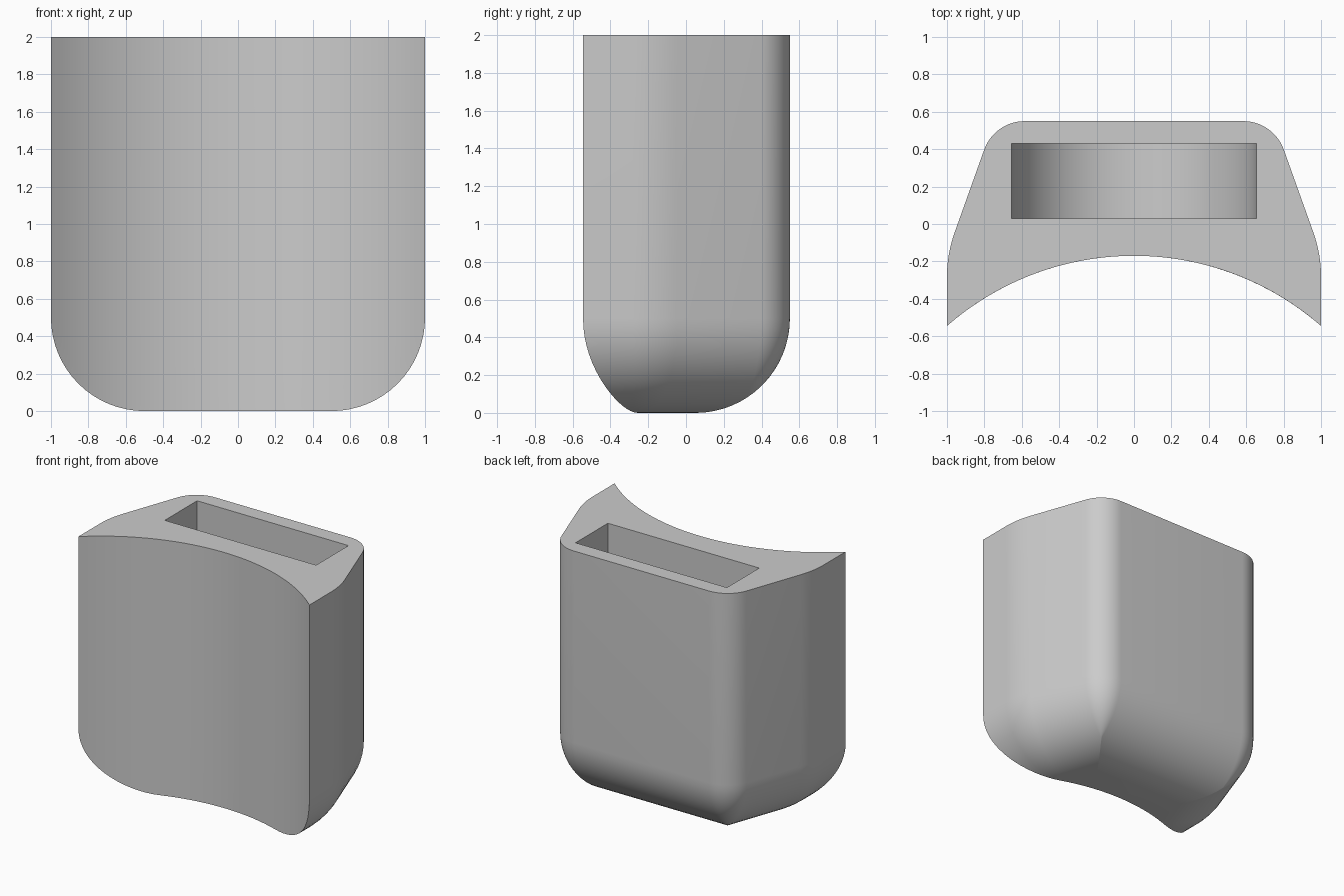
import bpy, bmesh, math
from mathutils import Vector

cube = bpy.data.objects.get("Cube")
if cube:
    bpy.data.objects.remove(cube, do_unlink=True)

HEIGHT, FILLET = 2.0, 0.5
FRONT_R, FRONT_CY = 1.521, -1.691       # concave front arc
# outline corners (right half): position, rounding radius
TURN = math.radians(19.65)
CORNERS = [(0.0, TURN, 0.70), (TURN, math.pi / 2, 0.23)]   # normal angles before/after
LINES = {0.0: 1.0, TURN: 0.888, math.pi / 2: 0.55}         # distance of each side from origin


def front_y(x):
    return FRONT_CY + math.sqrt(FRONT_R ** 2 - x * x)


def outline(inset):
    """Closed outline moved inward by inset on the sides and back only."""
    half = [(1 - inset, front_y(1 - inset))]
    for a, b, r in CORNERS:
        r = max(r - inset, 0.002)
        # centre of the rounding lies r inside both neighbouring sides
        da, db = LINES[a] - inset - r, LINES[b] - inset - r
        det = math.sin(b - a)
        cx = (da * math.sin(b) - db * math.sin(a)) / det
        cy = (db * math.cos(a) - da * math.cos(b)) / det
        for i in range(13):
            t = a + (b - a) * i / 12
            x, y = cx + r * math.cos(t), cy + r * math.sin(t)
            half.append((x, max(y, front_y(x))))
    pts = half + [(-x, y) for x, y in reversed(half)]
    n = 40
    for i in range(1, n):
        x = (1 - inset) * (-1 + 2 * i / n)
        pts.append((x, front_y(x)))
    return pts


def finish(bm, name, mat):
    bmesh.ops.recalc_face_normals(bm, faces=bm.faces)
    me = bpy.data.meshes.new(name)
    bm.to_mesh(me)
    bm.free()
    me.materials.append(mat)
    ob = bpy.data.objects.new(name, me)
    bpy.context.collection.objects.link(ob)
    return ob


grey = bpy.data.materials.new("light grey")
grey.use_nodes = True
colour = (0.6, 0.6, 0.6, 1)
grey.diffuse_color = colour
grey.node_tree.nodes["Principled BSDF"].inputs["Base Color"].default_value = colour

# body: stacked outlines, rounded under the sides and back
bm = bmesh.new()
levels = []
for i in range(17):
    t = math.pi / 2 * i / 16
    levels.append((FILLET * (1 - math.sin(t)), FILLET * (1 - math.cos(t))))
levels.append((0.0, HEIGHT))
rings = [[bm.verts.new((x, y, z)) for x, y in outline(d)] for d, z in levels]
for low, high in zip(rings, rings[1:]):
    for i in range(len(low)):
        j = (i + 1) % len(low)
        bm.faces.new((low[i], low[j], high[j], high[i]))
bm.faces.new(rings[0])
bm.faces.new(rings[-1])
bmesh.ops.remove_doubles(bm, verts=bm.verts, dist=1e-5)
body = finish(bm, "holder_body", grey)

# slot cutter: straight walls with a half-round floor
bm = bmesh.new()
SLOT_R, SLOT_Z = 0.655, 1.0
profile = [(SLOT_R, 2.3)]
for i in range(49):
    t = math.pi * i / 48
    profile.append((SLOT_R * math.cos(t), SLOT_Z - SLOT_R * math.sin(t)))
profile.append((-SLOT_R, 2.3))
face = bm.faces.new([bm.verts.new((x, 0.03, z)) for x, z in profile])
ext = bmesh.ops.extrude_face_region(bm, geom=[face])
bmesh.ops.translate(bm, vec=Vector((0, 0.4, 0)),
                    verts=[v for v in ext["geom"] if isinstance(v, bmesh.types.BMVert)])
cutter = finish(bm, "slot_cutter", grey)
cutter.hide_render = True

# cut the slot, then shade smooth with sharp rims
bpy.ops.object.select_all(action='DESELECT')
bpy.context.view_layer.objects.active = body
body.select_set(True)
cut = body.modifiers.new("slot", 'BOOLEAN')
cut.operation = 'DIFFERENCE'
cut.solver = 'EXACT'
cut.object = cutter
bpy.ops.object.modifier_apply(modifier=cut.name)
bpy.data.objects.remove(cutter, do_unlink=True)
bpy.ops.object.shade_smooth_by_angle(angle=math.radians(30))
